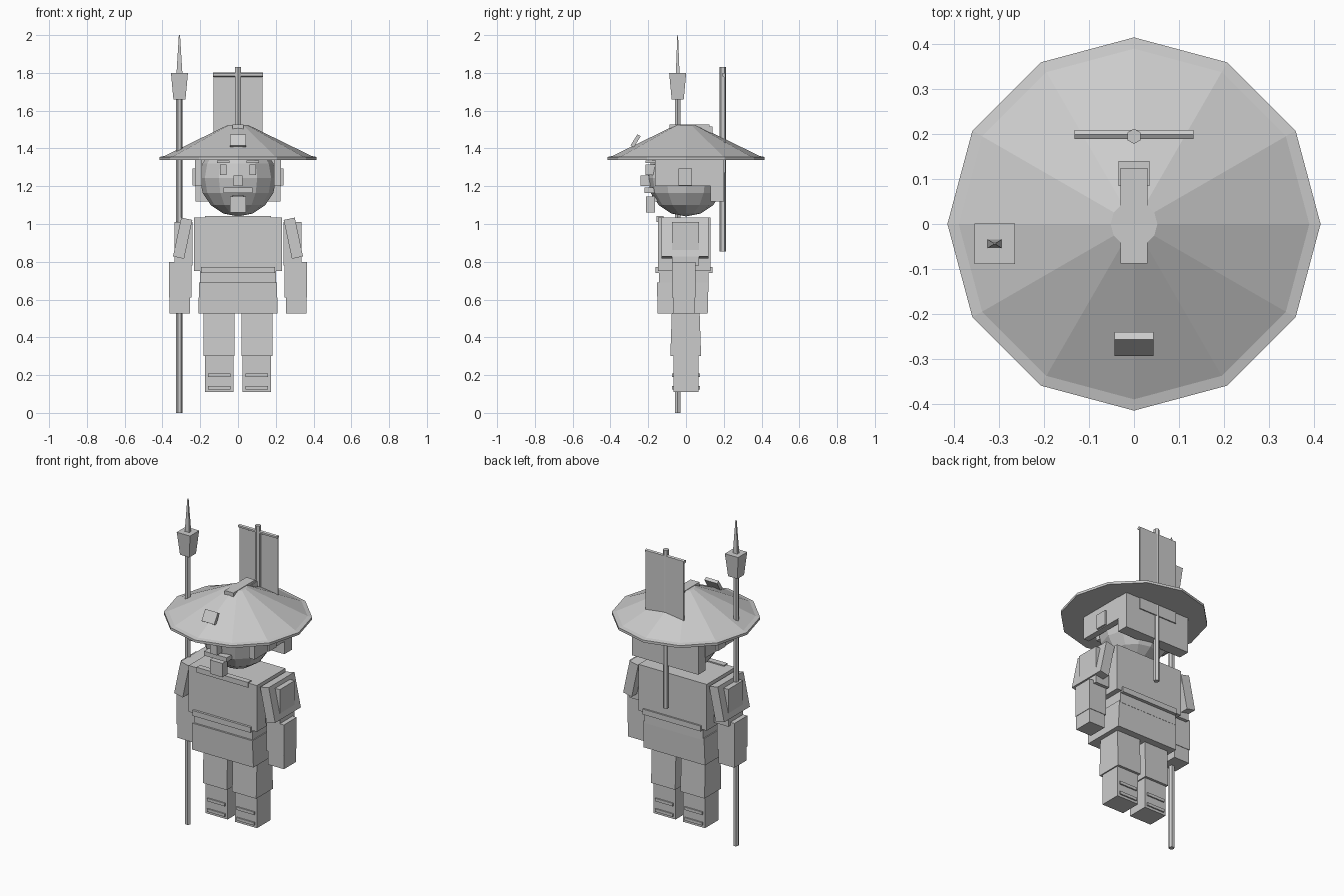
import bpy, bmesh, math
from mathutils import Matrix, Vector

if "Cube" in bpy.data.objects:
    bpy.data.objects.remove(bpy.data.objects["Cube"])

grey = bpy.data.materials.new("plain_grey")
grey.diffuse_color = (0.6, 0.6, 0.6, 1)
grey.use_nodes = True
grey.node_tree.nodes["Principled BSDF"].inputs["Base Color"].default_value = grey.diffuse_color


def finish(name, bm):
    bmesh.ops.recalc_face_normals(bm, faces=bm.faces)
    me = bpy.data.meshes.new(name)
    bm.to_mesh(me)
    bm.free()
    me.materials.append(grey)
    ob = bpy.data.objects.new(name, me)
    bpy.context.scene.collection.objects.link(ob)
    return ob


def box(name, x, y, z, top=(1, 1), rot=None):
    """Box from ranges; top scales the upper face, rot = (angle, axis)."""
    bm = bmesh.new()
    bmesh.ops.create_cube(bm, size=1)
    for v in bm.verts:
        if v.co.z > 0:
            v.co.x *= top[0]
            v.co.y *= top[1]
    size = [r[1] - r[0] for r in (x, y, z)]
    mid = Vector([(r[1] + r[0]) / 2 for r in (x, y, z)])
    bmesh.ops.scale(bm, vec=size, verts=bm.verts)
    m = Matrix.Translation(mid)
    if rot:
        m = m @ Matrix.Rotation(math.radians(rot[0]), 4, rot[1])
    bmesh.ops.transform(bm, matrix=m, verts=bm.verts)
    return finish(name, bm)


def pair(name, x, y, z, top=(1, 1), tilt=0):
    """Left and right copies of a box."""
    box("right_" + name, x, y, z, top, (-tilt, 'Y'))
    box("left_" + name, (-x[1], -x[0]), y, z, top, (tilt, 'Y'))


def sym(w):
    return (-w, w)


def lathe(name, profile, sides, x=0, y=0, turn=0):
    """Closed solid from (radius, height) rings."""
    bm = bmesh.new()
    rings = []
    for r, z in profile:
        rings.append([bm.verts.new((x + r * math.cos(turn + 2 * math.pi * i / sides),
                                    y + r * math.sin(turn + 2 * math.pi * i / sides), z))
                      for i in range(sides)])
    for a, b in zip(rings, rings[1:]):
        for i in range(sides):
            j = (i + 1) % sides
            bm.faces.new((a[i], a[j], b[j], b[i]))
    bm.faces.new(rings[0][::-1])
    bm.faces.new(rings[-1])
    return finish(name, bm)


# Hat with its ornaments
lathe("hat", [(0.415, 1.34), (0.415, 1.355), (0.39, 1.36), (0.052, 1.525)], 12)
box("hat_front_badge", sym(0.043), (-0.277, -0.257), (1.405, 1.475), rot=(-32, 'X'))
box("hat_crest", sym(0.03), (-0.088, 0.125), (1.50, 1.528))
box("hat_crest_back", sym(0.035), (0.085, 0.14), (1.46, 1.515))

# Head
bm = bmesh.new()
bmesh.ops.create_uvsphere(bm, u_segments=12, v_segments=8, radius=0.203)
bmesh.ops.translate(bm, vec=(0, 0, 1.243), verts=bm.verts)
finish("head", bm)
pair("helmet_side", (0.19, 0.228), (-0.165, 0.135), (1.2, 1.345))
box("helmet_back", sym(0.225), (0.13, 0.202), (1.12, 1.345))
pair("ear", (0.22, 0.24), (-0.04, 0.033), (1.205, 1.295))

# Face
pair("eye", (0.06, 0.096), (-0.215, -0.15), (1.26, 1.315))
pair("eyebrow", (0.045, 0.11), (-0.215, -0.14), (1.322, 1.337))
box("nose", sym(0.024), (-0.24, -0.17), (1.2, 1.258))
box("moustache", sym(0.077), (-0.22, -0.15), (1.165, 1.192))
box("beard", sym(0.043), (-0.213, -0.165), (1.06, 1.145))
box("beard_root", sym(0.03), (-0.18, -0.13), (1.12, 1.15))

# Torso, belt and skirt
box("torso", sym(0.232), (-0.148, 0.13), (0.75, 1.035))
box("collar", sym(0.175), (-0.155, -0.12), (1.01, 1.042))
box("belt", sym(0.197), (-0.162, 0.14), (0.74, 0.773))
box("waist", sym(0.2), (-0.143, 0.12), (0.68, 0.75))
box("skirt", sym(0.21), (-0.15, 0.115), (0.525, 0.69), (0.98, 1.03))

# Arms
pair("shoulder_plate", (0.263, 0.323), (-0.13, 0.12), (0.82, 1.03), tilt=12)
pair("upper_arm", (0.24, 0.337), (-0.075, 0.07), (0.78, 1.01))
pair("forearm", (0.245, 0.365), (-0.075, 0.05), (0.61, 0.80))
pair("hand", (0.255, 0.362), (-0.07, 0.047), (0.525, 0.62))

# Legs
pair("thigh", (0.018, 0.182), (-0.083, 0.08), (0.3, 0.54), (1, 0.9))
pair("shin", (0.025, 0.175), (-0.065, 0.065), (0.11, 0.31))
for i, z in enumerate((0.125, 0.19)):
    pair("shin_band_%d" % (i + 1), (0.04, 0.16), sym(0.073), (z, z + 0.018))

# Spear
sx, sy = -0.31, -0.044
lathe("spear_shaft", [(0.017, 0), (0.017, 1.67)], 6, sx, sy)
lathe("spear_socket", [(0.032 * 2 ** 0.5, 1.66), (0.045 * 2 ** 0.5, 1.80)], 4,
      sx, sy, math.pi / 4)
box("spear_blade", (sx - 0.016, sx + 0.016), (sy - 0.01, sy + 0.01), (1.79, 2.0), (0.2, 0.2))

# Back banner
lathe("banner_pole", [(0.017, 0.855), (0.017, 1.83)], 6, 0, 0.195, math.pi / 6)
box("banner_cloth", sym(0.131), (0.201, 0.209), (1.27, 1.795))
bar = lathe("banner_crossbar", [(0.011, -0.132), (0.011, 0.132)], 6)
bar.data.transform(Matrix.Translation((0, 0.199, 1.79)) @ Matrix.Rotation(math.pi / 2, 4, 'Y'))
